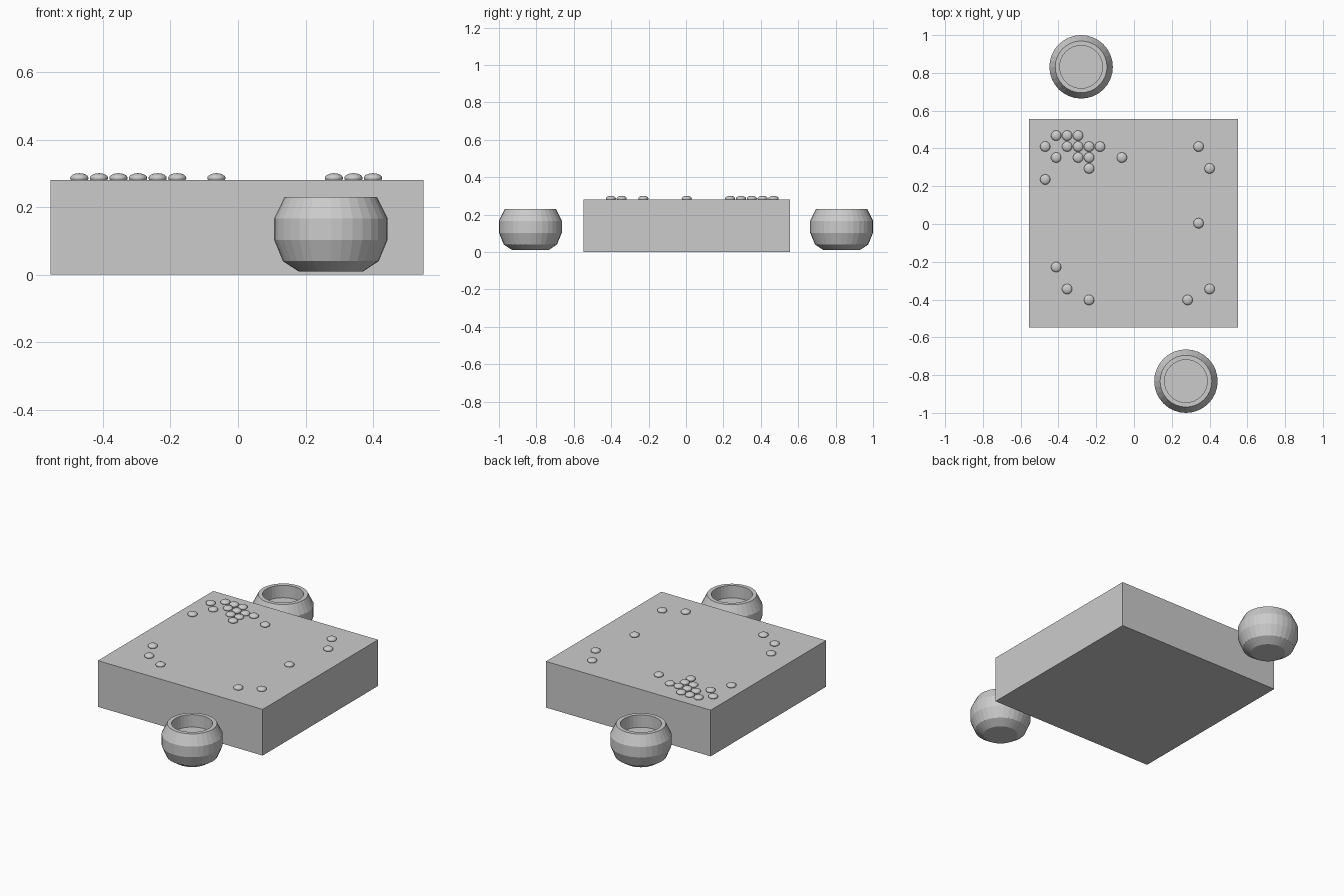
import bpy
import math

cube = bpy.data.objects.get("Cube")
if cube:
    bpy.data.objects.remove(cube, do_unlink=True)

# Single plain colour
grey = bpy.data.materials.new("light_grey")
grey.use_nodes = True
tone = (0.6, 0.6, 0.6, 1)
grey.diffuse_color = tone
grey.node_tree.nodes["Principled BSDF"].inputs["Base Color"].default_value = tone


def finish(name):
    obj = bpy.context.object
    obj.name = name
    obj.data.materials.append(grey)
    return obj


def lathe(name, profile, sides, location):
    """Spin a (radius, height) profile and cap both ends."""
    verts, faces = [], []
    for radius, z in profile:
        for i in range(sides):
            a = math.tau * i / sides
            verts.append((radius * math.cos(a), radius * math.sin(a), z))
    for ring in range(len(profile) - 1):
        for i in range(sides):
            j = (i + 1) % sides
            low, high = ring * sides, (ring + 1) * sides
            faces.append((low + i, low + j, high + j, high + i))
    faces.append(tuple(reversed(range(sides))))
    faces.append(tuple(range(len(verts) - sides, len(verts))))
    mesh = bpy.data.meshes.new(name)
    mesh.from_pydata(verts, [], faces)
    mesh.materials.append(grey)
    obj = bpy.data.objects.new(name, mesh)
    obj.location = location
    bpy.context.collection.objects.link(obj)
    return obj


# Thick square board
TOP = 0.28
bpy.ops.mesh.primitive_cube_add(size=1, location=(-0.003, 0.004, TOP / 2))
board = finish("board")
board.scale = (1.105, 1.105, TOP)

# Two faceted bowls with a flat rim and a recessed floor
bowl_profile = [(0.096, 0.01), (0.142, 0.04), (0.168, 0.103), (0.168, 0.167),
                (0.137, 0.23), (0.113, 0.23), (0.113, 0.155)]
lathe("front_bowl", bowl_profile, 32, (0.275, -0.832, 0))
lathe("back_bowl", bowl_profile, 32, (-0.28, 0.832, 0))

# Stones on the board lattice: row -> columns
PITCH = 0.058
rows = {8: (-7, -6, -5), 7: (-8, -6, -5, -4, -3, 6), 6: (-7, -5, -4, -1),
        5: (-4, 7), 4: (-8,), 0: (6,), -4: (-7,), -6: (-6, 7), -7: (-4, 5)}
stone_mesh = None
for row, columns in rows.items():
    for column in columns:
        spot = (column * PITCH - 0.006, row * PITCH + 0.004, TOP + 0.006)
        if stone_mesh is None:
            bpy.ops.mesh.primitive_uv_sphere_add(segments=24, ring_count=12, radius=1, location=spot)
            stone = finish("stone")
            bpy.ops.object.shade_smooth()
            stone_mesh = stone.data
        else:
            stone = bpy.data.objects.new("stone", stone_mesh)
            stone.location = spot
            bpy.context.collection.objects.link(stone)
        stone.scale = (0.027, 0.027, 0.0145)
